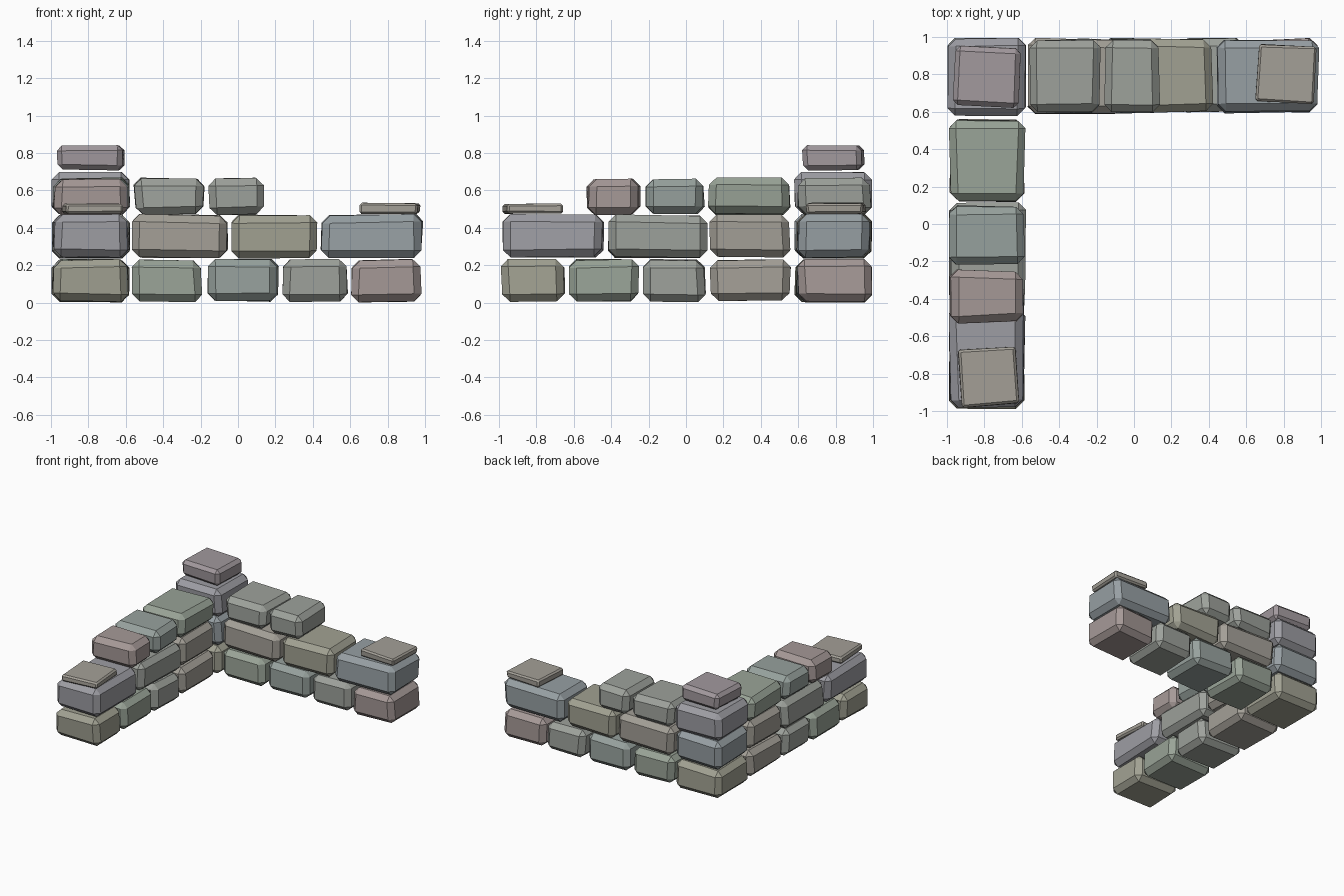
import bpy, bmesh, math, random
from mathutils import Vector, Matrix

if "Cube" in bpy.data.objects:
    bpy.data.objects.remove(bpy.data.objects["Cube"])

random.seed(4)

# Muted stone tints
TINTS = {
    "olive": (0.36, 0.36, 0.29), "green": (0.32, 0.37, 0.31),
    "teal": (0.31, 0.36, 0.34), "grey": (0.34, 0.36, 0.33),
    "tan": (0.37, 0.35, 0.31), "red": (0.38, 0.32, 0.31),
    "blue": (0.31, 0.35, 0.37), "violet": (0.34, 0.34, 0.37),
    "mauve": (0.36, 0.32, 0.34),
}
MATS = {}
for tint, rgb in TINTS.items():
    MATS[tint] = bpy.data.materials.new("stone_" + tint)
    MATS[tint].diffuse_color = (*rgb, 1)


def stone(name, lo, hi, tint, bevel=0.04, jitter=0.022, turn=0.0):
    """Roughly cut block: corners pulled inward at random, edges chamfered."""
    lo, hi = Vector(lo), Vector(hi)
    mid, half = (lo + hi) / 2, (hi - lo) / 2
    bm = bmesh.new()
    bmesh.ops.create_cube(bm, size=2)
    for v in bm.verts:
        for i in range(3):
            pull = random.uniform(0, jitter) * (0.6 if i == 2 else 1)
            v.co[i] *= half[i] - pull
    bmesh.ops.bevel(bm, geom=bm.edges[:], offset=bevel, offset_type='OFFSET',
                    segments=1, profile=0.5, affect='EDGES')
    bmesh.ops.rotate(bm, verts=bm.verts, matrix=Matrix.Rotation(math.radians(turn), 3, 'Z'))
    bmesh.ops.recalc_face_normals(bm, faces=bm.faces)
    me = bpy.data.meshes.new(name)
    bm.to_mesh(me)
    bm.free()
    me.materials.append(MATS[tint])
    ob = bpy.data.objects.new(name, me)
    ob.location = mid
    bpy.context.collection.objects.link(ob)


# Height range of each course
COURSES = [(0.0, 0.235), (0.235, 0.475), (0.465, 0.67)]

# Joints along each wall, course by course, with the tint of each stone
BACK = [
    ([-0.575, -0.18, 0.23, 0.595, 0.995], ["green", "teal", "grey", "red"]),
    ([-0.575, -0.045, 0.43, 1.0], ["tan", "olive", "blue"]),
    ([-0.565, -0.165, 0.145], ["grey", "grey"]),
]
LEFT = [
    ([-1.0, -0.64, -0.235, 0.115, 0.57], ["olive", "green", "grey", "tan"]),
    ([-0.995, -0.43, 0.12, 0.57], ["violet", "grey", "tan"]),
    ([-0.54, -0.235, 0.11, 0.57], ["red", "teal", "green"]),
]
GAP = 0.003

# Back wall runs along x
for c, ((z0, z1), (joints, tints)) in enumerate(zip(COURSES, BACK)):
    for k, (a, b, t) in enumerate(zip(joints, joints[1:], tints)):
        stone(f"back_wall_stone_{c + 1}_{k + 1}", (a + GAP, 0.585, z0), (b - GAP, 1.0, z1), t)

# Left wall runs along y
for c, ((z0, z1), (joints, tints)) in enumerate(zip(COURSES, LEFT)):
    for k, (a, b, t) in enumerate(zip(joints, joints[1:], tints)):
        stone(f"left_wall_stone_{c + 1}_{k + 1}", (-0.995, a + GAP, z0), (-0.575, b - GAP, z1), t)

# Corner column where the walls meet
for c, (z0, z1, t) in enumerate([(0.0, 0.235, "olive"), (0.235, 0.475, "blue"),
                                 (0.47, 0.705, "violet")]):
    stone(f"corner_stone_{c + 1}", (-1.0, 0.575, z0), (-0.575, 1.0, z1), t, jitter=0.015)

# Loose cap stones
stone("corner_cap", (-0.965, 0.625, 0.705), (-0.605, 0.955, 0.845), "mauve", 0.027, 0.012, -3)
stone("back_wall_end_cap", (0.655, 0.645, 0.472), (0.97, 0.96, 0.535), "tan", 0.012, 0.01, -3)
stone("left_wall_end_cap", (-0.935, -0.975, 0.472), (-0.62, -0.66, 0.53), "tan", 0.012, 0.01, 4)

for m in bpy.data.materials:
    if m.users and not m.is_grease_pencil:
        m.use_nodes = True
        m.node_tree.nodes["Principled BSDF"].inputs["Base Color"].default_value = m.diffuse_color
